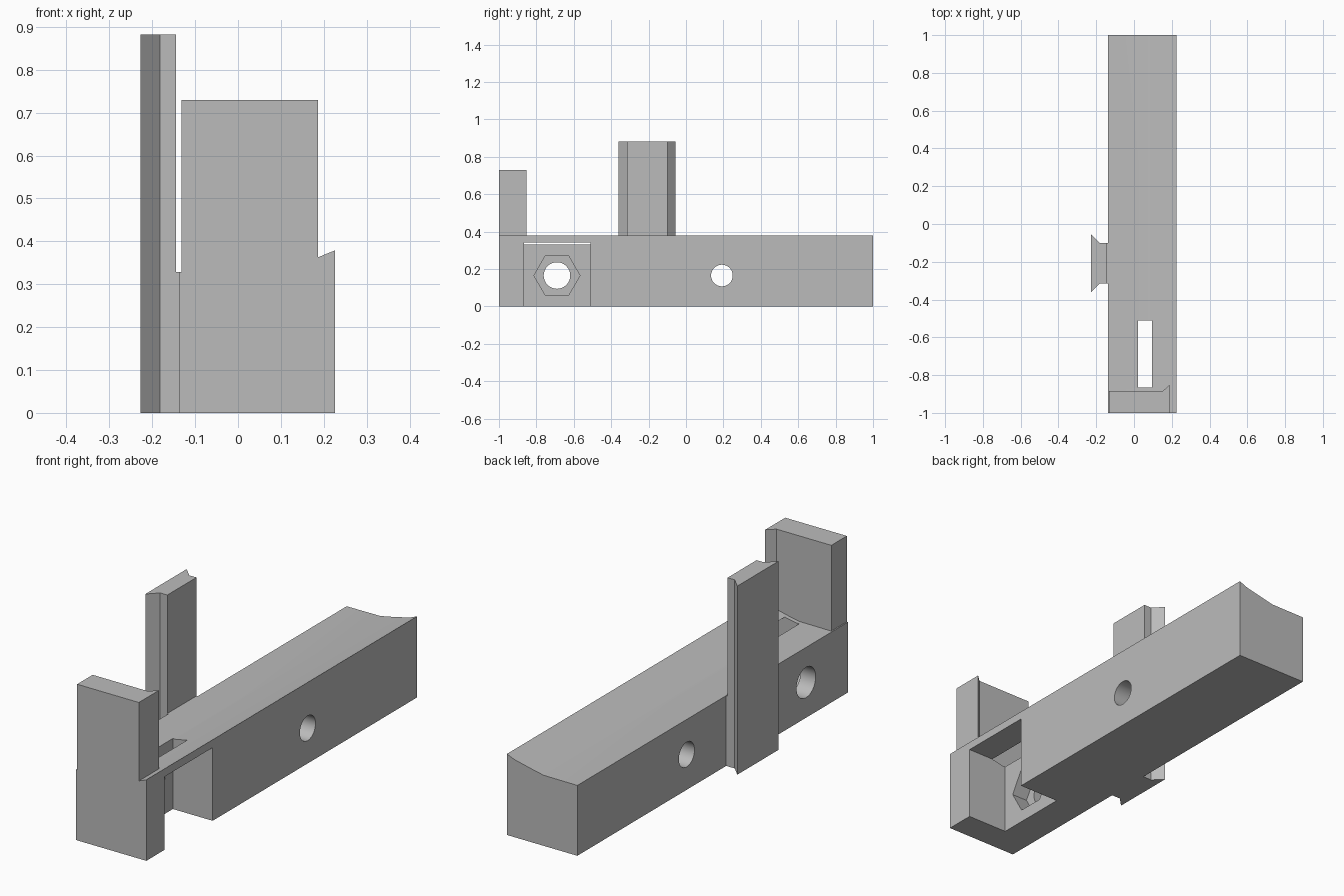
import bpy, bmesh, math
from mathutils import Vector

if "Cube" in bpy.data.objects:
    bpy.data.objects.remove(bpy.data.objects["Cube"], do_unlink=True)

grey = bpy.data.materials.new("plain grey")
grey.use_nodes = True
colour = (0.5, 0.5, 0.5, 1)
grey.diffuse_color = colour
grey.node_tree.nodes["Principled BSDF"].inputs["Base Color"].default_value = colour


def prism(name, outline, axis, start, end):
    """Extrude a 2D outline along one axis (outline uses the other two axes in order)."""
    def place(p):
        co = list(p)
        co.insert(axis, start)
        return co
    bm = bmesh.new()
    face = bm.faces.new([bm.verts.new(place(p)) for p in outline])
    out = bmesh.ops.extrude_face_region(bm, geom=[face])
    offset = Vector((0, 0, 0))
    offset[axis] = end - start
    moved = [g for g in out["geom"] if isinstance(g, bmesh.types.BMVert)]
    bmesh.ops.translate(bm, verts=moved, vec=offset)
    bmesh.ops.recalc_face_normals(bm, faces=bm.faces)
    mesh = bpy.data.meshes.new(name)
    bm.to_mesh(mesh)
    bm.free()
    mesh.materials.append(grey)
    obj = bpy.data.objects.new(name, mesh)
    bpy.context.collection.objects.link(obj)
    return obj


def ring(y, z, radius, sides):
    return [(y + radius * math.cos(math.tau * i / sides),
             z + radius * math.sin(math.tau * i / sides)) for i in range(sides)]


def rect(a, b, c, d):
    return [(a, c), (b, c), (b, d), (a, d)]


def combine(target, tool, operation):
    """Apply a boolean and remove the tool."""
    mod = target.modifiers.new(operation, "BOOLEAN")
    mod.operation = operation
    mod.solver = "EXACT"
    mod.object = tool
    bpy.context.view_layer.objects.active = target
    bpy.ops.object.modifier_apply(modifier=mod.name)
    bpy.data.objects.remove(tool, do_unlink=True)


# Long body with a top that curves up along its left edge
body = prism("body", [(-0.138, 0), (0.226, 0), (0.226, 0.379), (0.187, 0.363),
                      (0.09, 0.341), (0.036, 0.33), (-0.138, 0.329)], 1, -1, 1)

# Upright end wall with a small hooked lip
wall = prism("end_wall", [(-0.132, -1), (0.187, -1), (0.187, -0.852),
                          (0.152, -0.885), (-0.132, -0.885)], 2, 0.3, 0.73)
combine(body, wall, "UNION")

# Open pocket, hexagonal nut seat and the two cross holes
cy, cz = -0.69, 0.165
cutters = [
    prism("pocket_cutter", rect(-0.865, -0.51, -0.1, 0.342), 0, 0.02, 0.4),
    prism("nut_cutter", ring(cy, cz, 0.123, 6), 0, -0.06, 0.1),
    prism("bolt_cutter", ring(cy, cz, 0.071, 32), 0, -0.3, 0.1),
    prism("cross_hole_cutter", ring(0.192, cz, 0.058, 32), 0, -0.4, 0.4),
]
for cutter in cutters:
    combine(body, cutter, "DIFFERENCE")

# Tall dovetail rail on the right side, with its short joining strip
prism("dovetail_rail", [(-0.145, -0.1), (-0.182, -0.1), (-0.227, -0.055),
                        (-0.227, -0.36), (-0.182, -0.315), (-0.145, -0.315)], 2, 0, 0.882)
prism("rail_joint", rect(-0.147, -0.136, -0.315, -0.1), 2, 0, 0.328)

# Smooth only the gentle curves
bpy.ops.object.select_all(action="DESELECT")
body.select_set(True)
bpy.context.view_layer.objects.active = body
bpy.ops.object.shade_smooth_by_angle(angle=math.radians(25))
